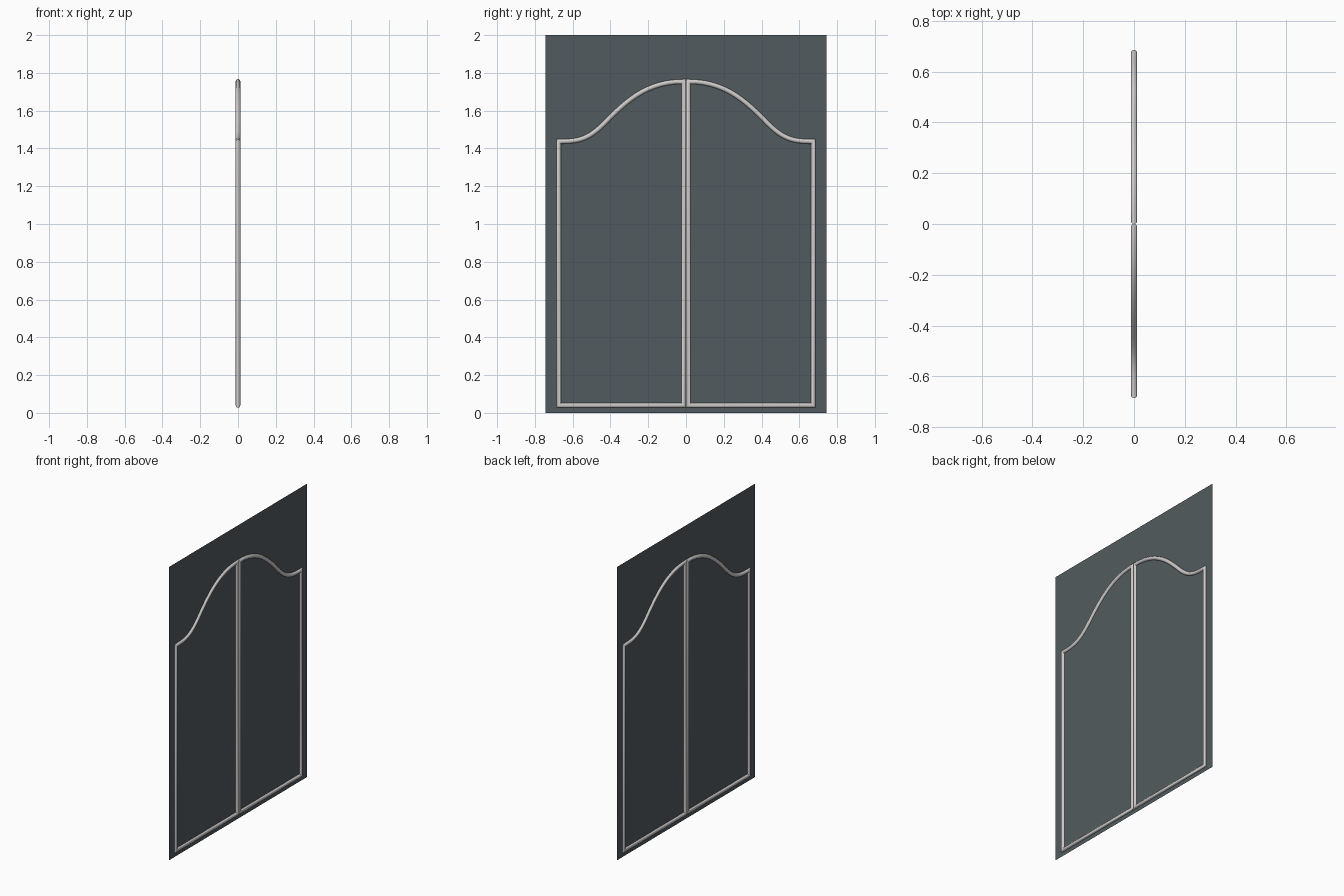
import bpy, bmesh, math
from mathutils import Vector
from mathutils.geometry import interpolate_bezier

if "Cube" in bpy.data.objects:
    bpy.data.objects.remove(bpy.data.objects["Cube"])

RADIUS = 0.0125
SIDES = 12


def material(name, rgb):
    m = bpy.data.materials.new(name)
    m.diffuse_color = (*rgb, 1.0)
    m.use_nodes = True
    m.node_tree.nodes["Principled BSDF"].inputs["Base Color"].default_value = m.diffuse_color
    return m


def add_object(name, bm, mat):
    me = bpy.data.meshes.new(name)
    bm.to_mesh(me)
    bm.free()
    me.materials.append(mat)
    ob = bpy.data.objects.new(name, me)
    bpy.context.collection.objects.link(ob)
    return ob


def frame_path(side):
    """Closed centre line of one leaf: arched top, straight sides and base."""
    segments = [[(0.0125, 1.754), (0.20, 1.754), (0.31, 1.66), (0.43, 1.535)],
                [(0.43, 1.535), (0.52, 1.445), (0.57, 1.437), (0.674, 1.437)]]
    pts = []
    for seg in segments:
        curve = interpolate_bezier(*[Vector(p) for p in seg], 14)
        pts += curve[1:] if pts else curve
    pts += [Vector((0.674, 0.04)), Vector((0.0125, 0.04))]
    return [Vector((p[0] * side, p[1])) for p in pts]


def mitred_tube(name, pts, mat):
    """Sweep a round section along a closed path in the YZ plane."""
    bm = bmesh.new()
    rings = []
    n = len(pts)
    for i, p in enumerate(pts):
        d0 = (p - pts[i - 1]).normalized()
        d1 = (pts[(i + 1) % n] - p).normalized()
        n0, n1 = Vector((-d0.y, d0.x)), Vector((-d1.y, d1.x))
        mitre = (n0 + n1) / (1.0 + n0.dot(n1))
        ring = []
        for k in range(SIDES):
            a = 2 * math.pi * k / SIDES
            q = p + mitre * RADIUS * math.cos(a)
            ring.append(bm.verts.new((RADIUS * math.sin(a), q.x, q.y)))
        rings.append(ring)
    for i in range(n):
        a, b = rings[i], rings[(i + 1) % n]
        for k in range(SIDES):
            j = (k + 1) % SIDES
            bm.faces.new((a[k], a[j], b[j], b[k]))
    bmesh.ops.recalc_face_normals(bm, faces=bm.faces)
    ob = add_object(name, bm, mat)
    bpy.ops.object.select_all(action='DESELECT')
    ob.select_set(True)
    bpy.context.view_layer.objects.active = ob
    bpy.ops.object.shade_smooth_by_angle(angle=math.radians(40))
    return ob


slate = material("slate_grey", (0.085, 0.105, 0.113))
metal = material("light_metal", (0.62, 0.60, 0.59))

# Thin backing sheet
bm = bmesh.new()
corners = [(-0.745, 0), (0.745, 0), (0.745, 2), (-0.745, 2)]
bm.faces.new([bm.verts.new((0, y, z)) for y, z in corners])
add_object("panel_sheet", bm, slate)

# Two mirrored tubular leaf frames
for label, side in (("left", -1), ("right", 1)):
    mitred_tube(label + "_leaf_frame", frame_path(side), metal)
